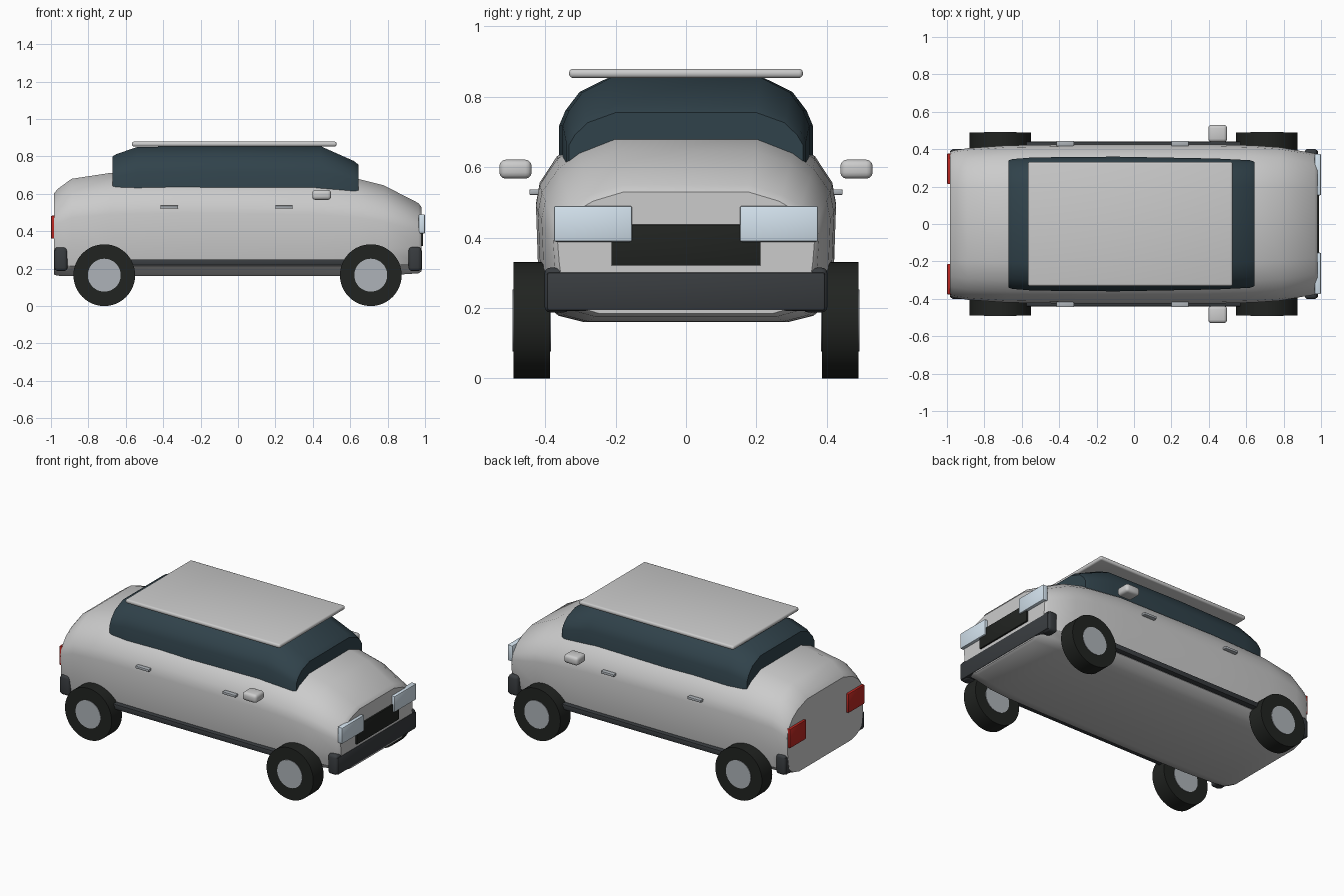
import bpy, bmesh, math
from mathutils import Matrix

if "Cube" in bpy.data.objects:
    bpy.data.objects.remove(bpy.data.objects["Cube"])


def material(name, rgb):
    m = bpy.data.materials.new(name)
    m.diffuse_color = (*rgb, 1)
    m.use_nodes = True
    m.node_tree.nodes["Principled BSDF"].inputs["Base Color"].default_value = m.diffuse_color
    return m


PAINT = material("paint", (0.80, 0.80, 0.81))
GLASS = material("glass", (0.03, 0.055, 0.07))
RUBBER = material("rubber", (0.015, 0.017, 0.015))
TRIM = material("trim", (0.04, 0.045, 0.05))
METAL = material("metal", (0.42, 0.45, 0.48))
LENS = material("lens", (0.66, 0.77, 0.86))
RED = material("red_lens", (0.5, 0.02, 0.015))


def finish(name, bm, mat, angle=35):
    bmesh.ops.recalc_face_normals(bm, faces=bm.faces[:])
    me = bpy.data.meshes.new(name)
    bm.to_mesh(me)
    bm.free()
    me.materials.append(mat)
    ob = bpy.data.objects.new(name, me)
    bpy.context.collection.objects.link(ob)
    bpy.ops.object.select_all(action='DESELECT')
    ob.select_set(True)
    bpy.context.view_layer.objects.active = ob
    bpy.ops.object.shade_smooth_by_angle(angle=math.radians(angle))
    return ob


def loft(name, sections, mat):
    """Skin half sections [(x, [(y, z), ...])] mirrored in y, with flat end caps."""
    bm = bmesh.new()
    rings = []
    for x, half in sections:
        ring = half + [(-y, z) for y, z in reversed(half)]
        rings.append([bm.verts.new((x, y, z)) for y, z in ring])
    n = len(rings[0])
    for a, b in zip(rings, rings[1:]):
        for i in range(n):
            j = (i + 1) % n
            bm.faces.new((a[i], a[j], b[j], b[i]))
    bm.faces.new(rings[0])
    bm.faces.new(rings[-1])
    return finish(name, bm, mat)


def box(name, x, y, z, mat, bevel=0.006, segments=2):
    """Rounded box from (min, max) ranges."""
    bm = bmesh.new()
    size = [r[1] - r[0] for r in (x, y, z)]
    mid = [(r[0] + r[1]) / 2 for r in (x, y, z)]
    bmesh.ops.create_cube(bm, size=1, matrix=Matrix.Translation(mid) @ Matrix.Diagonal((*size, 1)))
    if bevel:
        bmesh.ops.bevel(bm, geom=bm.edges[:], offset=bevel, segments=segments,
                        profile=0.5, affect='EDGES')
    return finish(name, bm, mat)


def pair(name, x, y, z, mat, **kw):
    """The same box on both sides of the car."""
    box(name + "_left", x, y, z, mat, **kw)
    box(name + "_right", x, (-y[1], -y[0]), z, mat, **kw)


def disc(name, x, y, z, radius, width, mat):
    bm = bmesh.new()
    bmesh.ops.create_cone(bm, cap_ends=True, segments=48, radius1=radius, radius2=radius, depth=width,
                          matrix=Matrix.Translation((x, y, z)) @ Matrix.Rotation(math.pi / 2, 4, 'X'))
    return finish(name, bm, mat)


# Body shell
def body_section(w, zb, zt):
    zs = zb + 0.6 * (zt - zb)
    h = zt - zs
    return [(0.68 * w, zb), (0.85 * w, zb + 0.018), (0.95 * w, zb + 0.055), (0.985 * w, zb + 0.14),
            (w, zs), (0.975 * w, zs + 0.27 * h), (0.86 * w, zs + 0.6 * h),
            (0.72 * w, zs + 0.81 * h), (0.48 * w, zt)]


BODY = [(-0.985, 0.385, 0.168, 0.60), (-0.965, 0.393, 0.162, 0.625), (-0.89, 0.405, 0.16, 0.68),
        (-0.68, 0.42, 0.16, 0.712), (-0.3, 0.426, 0.16, 0.72), (0.4, 0.426, 0.16, 0.71),
        (0.64, 0.42, 0.16, 0.68), (0.78, 0.41, 0.162, 0.645), (0.965, 0.378, 0.175, 0.55),
        (0.98, 0.365, 0.185, 0.53)]
loft("body", [(x, body_section(w, b, t)) for x, w, b, t in BODY], PAINT)


# Glass cabin
def cabin_section(w, zt):
    zb, h = 0.55, zt - 0.55
    return [(w, zb), (w, zb + 0.55 * h), (0.95 * w, zb + 0.69 * h),
            (0.84 * w, zb + 0.86 * h), (0.6 * w, zt)]


CABIN = [(-0.67, 0.34, 0.80), (-0.65, 0.347, 0.812), (-0.54, 0.356, 0.85), (-0.1, 0.36, 0.856),
         (0.44, 0.35, 0.855), (0.62, 0.341, 0.775), (0.645, 0.332, 0.755)]
loft("cabin_glass", [(x, cabin_section(w, t)) for x, w, t in CABIN], GLASS)

# Roof panel
box("roof", (-0.567, 0.527), (-0.332, 0.332), (0.853, 0.879), PAINT, bevel=0.011, segments=3)

# Wheels
for end, x in (("front", 0.71), ("rear", -0.715)):
    for side, s in (("left", 1), ("right", -1)):
        disc(f"{end}_{side}_tyre", x, s * 0.438, 0.165, 0.165, 0.104, RUBBER)
        disc(f"{end}_{side}_hub", x, s * 0.438, 0.165, 0.088, 0.11, METAL)

# Bumpers with end caps
for end, s in (("front", 1), ("rear", -1)):
    xs = sorted((s * 0.92, s * 0.984))
    box(f"{end}_bumper", xs, (-0.395, 0.395), (0.192, 0.302), TRIM, bevel=0.008)
    xs = sorted((s * 0.912, s * 0.98))
    pair(f"{end}_bumper_cap", xs, (0.33, 0.402), (0.187, 0.315), TRIM, bevel=0.018, segments=3)

# Sills, door handles and mirrors
pair("sill", (-0.6, 0.6), (0.38, 0.44), (0.217, 0.25), TRIM, bevel=0.004)
pair("front_handle", (0.2, 0.292), (0.415, 0.445), (0.521, 0.537), METAL, bevel=0.004)
pair("rear_handle", (-0.415, -0.32), (0.415, 0.445), (0.521, 0.537), METAL, bevel=0.004)
pair("mirror", (0.397, 0.498), (0.438, 0.53), (0.567, 0.621), PAINT, bevel=0.018, segments=3)

# Lamps and grille
pair("headlight", (0.965, 1.0), (0.153, 0.375), (0.388, 0.49), LENS)
box("grille", (0.96, 0.99), (-0.212, 0.212), (0.32, 0.437), RUBBER, bevel=0.003)
pair("tail_light", (-1.0, -0.97), (0.213, 0.377), (0.36, 0.483), RED)
